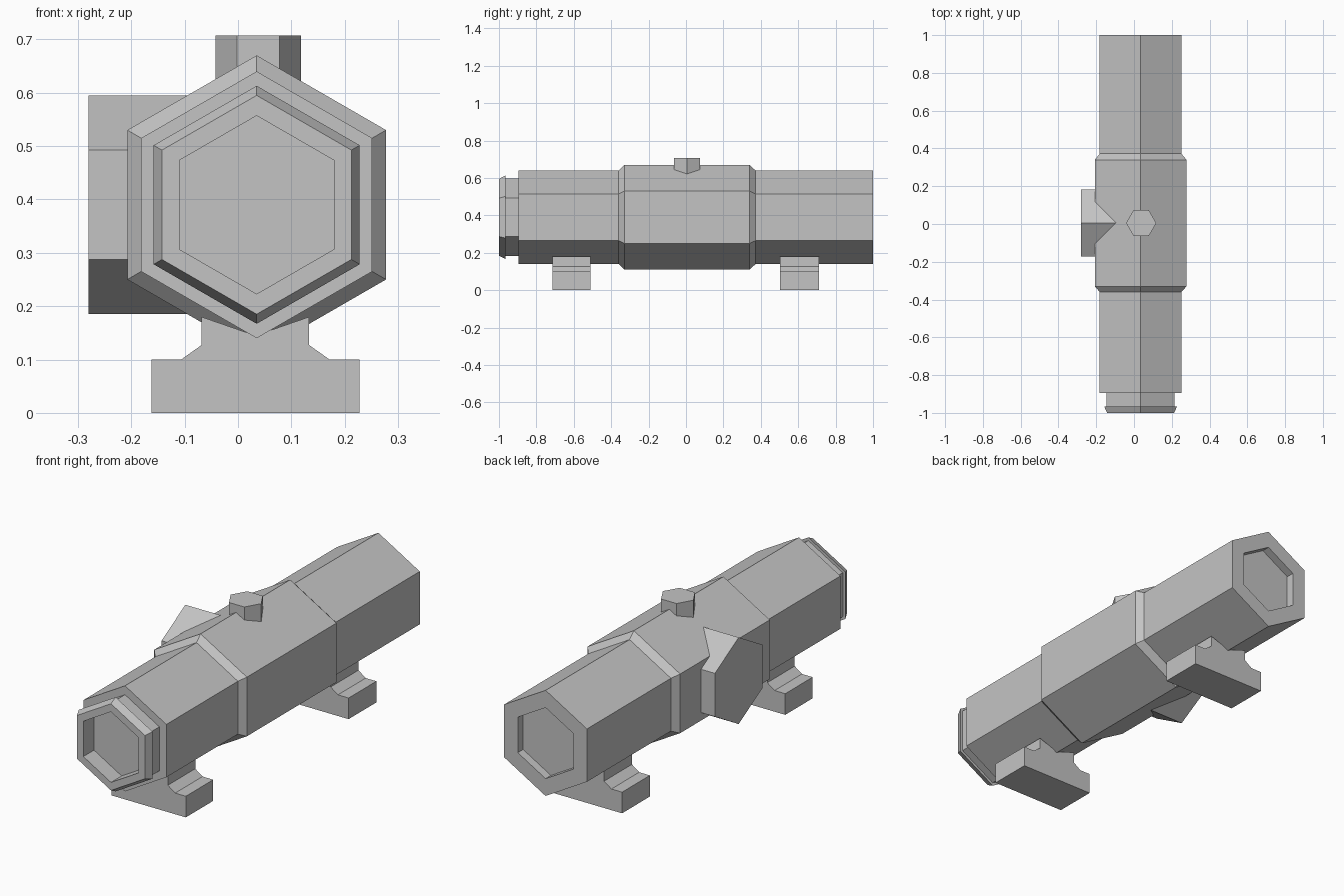
import bpy, bmesh
from math import pi, sin, cos
from mathutils import Vector

if "Cube" in bpy.data.objects:
    bpy.data.objects.remove(bpy.data.objects["Cube"])

# Single flat colour
grey = bpy.data.materials.new("light_grey")
grey.use_nodes = True
grey.diffuse_color = (0.55, 0.55, 0.55, 1)
grey.node_tree.nodes["Principled BSDF"].inputs["Base Color"].default_value = grey.diffuse_color

AXIS_X, AXIS_Z = 0.035, 0.39


def finish(name, bm):
    bmesh.ops.recalc_face_normals(bm, faces=bm.faces)
    mesh = bpy.data.meshes.new(name)
    bm.to_mesh(mesh)
    bm.free()
    mesh.materials.append(grey)
    obj = bpy.data.objects.new(name, mesh)
    bpy.context.collection.objects.link(obj)
    return obj


def hex_loft(name, profile, origin, axis, up, side):
    """Loft hexagonal rings (distance, radius) along an axis; a corner points up."""
    bm = bmesh.new()
    origin, axis, up, side = map(Vector, (origin, axis, up, side))
    rings = []
    for dist, radius in profile:
        rings.append([bm.verts.new(origin + axis * dist
                                   + radius * (up * cos(k * pi / 3) + side * sin(k * pi / 3)))
                      for k in range(6)])
    for a, b in zip(rings, rings[1:]):
        for k in range(6):
            n = (k + 1) % 6
            bm.faces.new((a[k], a[n], b[n], b[k]))
    bm.faces.new(rings[0])
    bm.faces.new(rings[-1])
    return finish(name, bm)


# Tube with recessed lenses, front collar and thicker middle housing
hex_loft("sight_tube", [
    (-0.92, 0.167), (-1.0, 0.167), (-1.0, 0.205), (-0.965, 0.223),
    (-0.965, 0.208), (-0.895, 0.208), (-0.895, 0.25),
    (-0.36, 0.25), (-0.33, 0.28), (0.34, 0.28), (0.372, 0.25),
    (1.0, 0.25), (1.0, 0.168), (0.96, 0.168)],
    (AXIS_X, 0, AXIS_Z), (0, 1, 0), (0, 0, 1), (1, 0, 0))

# Adjustment knobs on the top and on the right side
hex_loft("top_knob", [(0.55, 0.08), (0.707, 0.08)],
         (0.038, 0.005, 0), (0, 0, 1), (1, 0, 0), (0, 1, 0))
hex_loft("side_knob", [(-0.28, 0.205), (0.0, 0.205)],
         (0, 0.006, AXIS_Z), (1, 0, 0), (0, 0, 1), (0, 1, 0))

# Mounting feet: mirrored half profile, extruded along the tube
half = [(0.195, 0), (0.195, 0.1), (0.139, 0.1), (0.101, 0.127), (0.101, 0.18)]
outline = half + [(0, 0.145)] + [(-x, z) for x, z in reversed(half)]


def foot(name, y0, y1):
    bm = bmesh.new()
    face = bm.faces.new([bm.verts.new((x + 0.0325, y0, z)) for x, z in outline])
    ext = bmesh.ops.extrude_face_region(bm, geom=[face], use_keep_orig=True)
    moved = [v for v in ext["geom"] if isinstance(v, bmesh.types.BMVert)]
    bmesh.ops.translate(bm, verts=moved, vec=(0, y1 - y0, 0))
    return finish(name, bm)


foot("front_foot", -0.715, -0.51)
foot("rear_foot", 0.502, 0.71)
